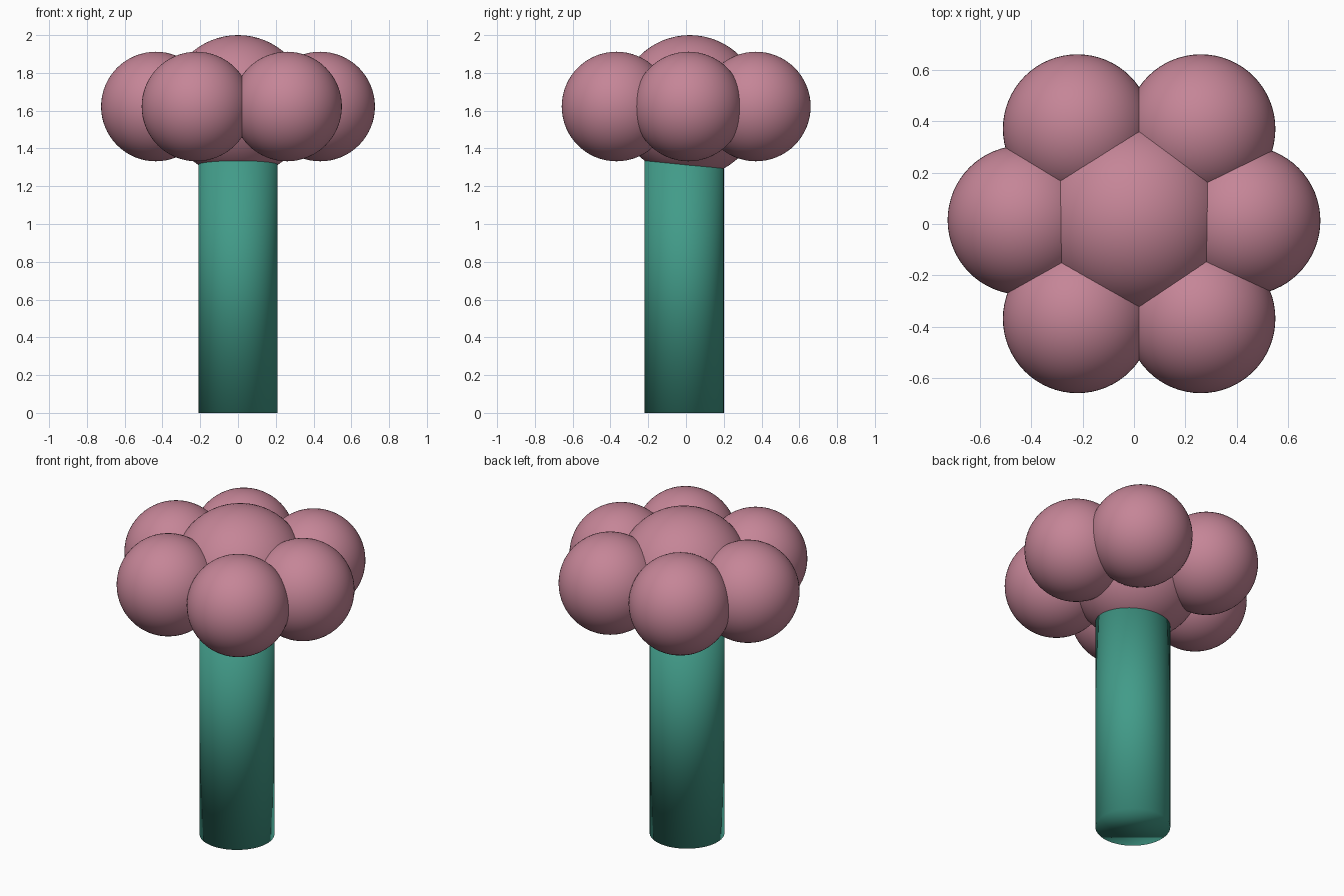
import bpy

if "Cube" in bpy.data.objects:
    bpy.data.objects.remove(bpy.data.objects["Cube"])


def material(name, rgb):
    m = bpy.data.materials.new(name)
    m.diffuse_color = (*rgb, 1.0)
    m.use_nodes = True
    m.node_tree.nodes["Principled BSDF"].inputs["Base Color"].default_value = m.diffuse_color
    return m


PINK = material("dusty pink", (0.56, 0.235, 0.31))
TEAL = material("teal green", (0.054, 0.33, 0.25))


def finish(name, mat):
    ob = bpy.context.object
    ob.name = name
    ob.data.materials.append(mat)
    bpy.ops.object.shade_smooth()
    return ob


def ball(name, radius, location):
    bpy.ops.mesh.primitive_uv_sphere_add(segments=64, ring_count=32,
                                         radius=radius, location=location)
    return finish(name, PINK)


# trunk, its top hidden inside the crown
bpy.ops.mesh.primitive_cylinder_add(vertices=64, radius=0.21, depth=1.45,
                                    location=(0, -0.01, 0.725))
finish("trunk", TEAL)

# crown: a large middle ball ringed by six smaller ones
ball("crown_middle", 0.376, (0, 0.02, 1.624))
ring = [(-0.435, 0.015), (0.435, 0.013), (-0.22, 0.37),
        (0.26, 0.37), (-0.22, -0.368), (0.26, -0.368)]
for i, (x, y) in enumerate(ring):
    ball(f"crown_puff_{i + 1}", 0.29, (x, y, 1.622))
